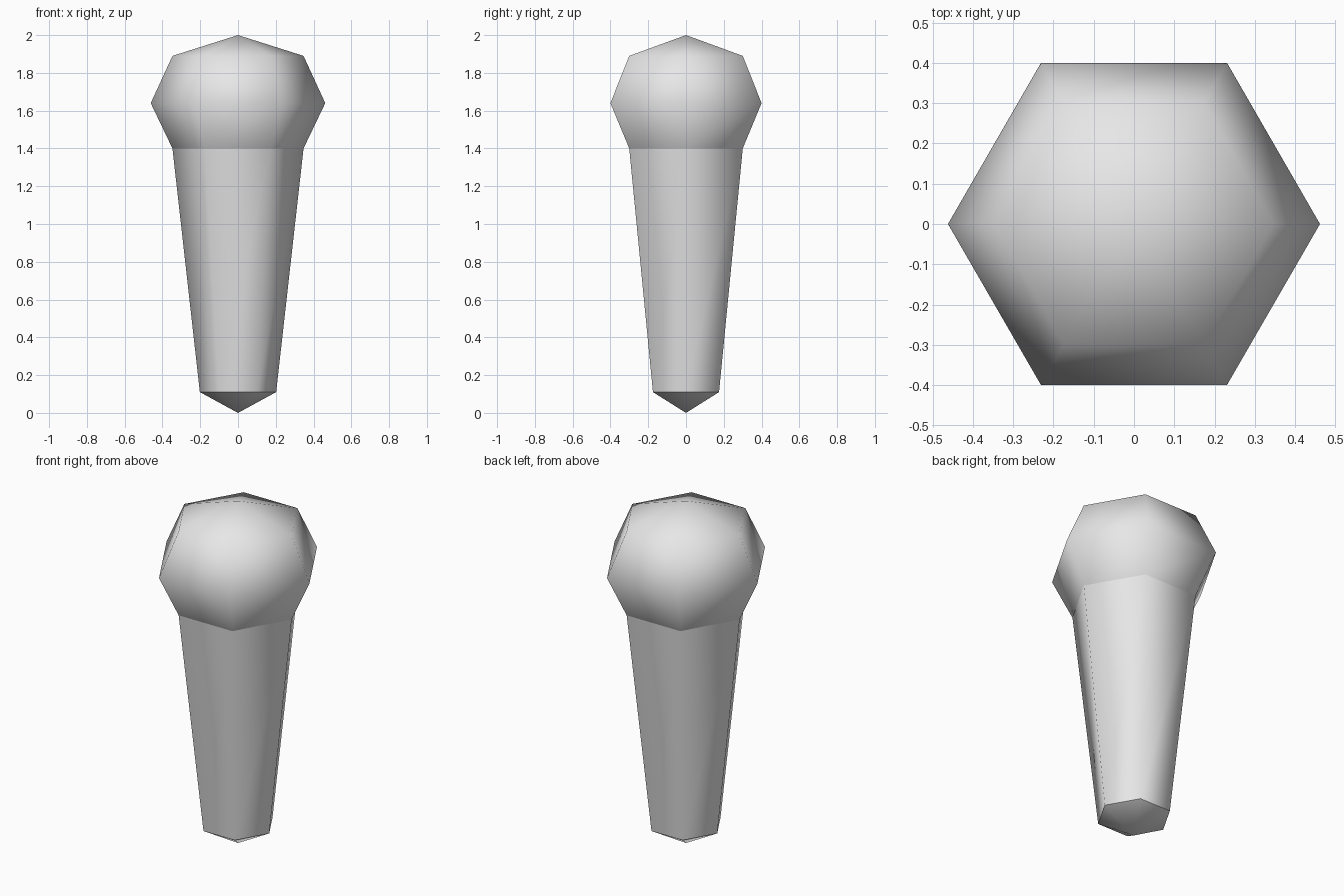
import bpy
import math

SIDES = 6

cube = bpy.data.objects.get("Cube")
if cube:
    bpy.data.objects.remove(cube, do_unlink=True)

# Single plain grey
grey = bpy.data.materials.new("light grey")
grey.use_nodes = True
colour = (0.8, 0.8, 0.8, 1)
grey.diffuse_color = colour
grey.node_tree.nodes["Principled BSDF"].inputs["Base Color"].default_value = colour


def lathe(name, profile):
    """Turn a bottom-to-top (radius, height) profile into a smooth six-sided part."""
    verts, rings, faces = [], [], []
    for radius, z in profile:
        start = len(verts)
        count = SIDES if radius else 1
        for j in range(count):
            a = math.tau * j / SIDES
            verts.append((radius * math.cos(a), radius * math.sin(a), z))
        rings.append([start + j % count for j in range(SIDES)])
    for low, high in zip(rings, rings[1:]):
        for j in range(SIDES):
            k = (j + 1) % SIDES
            # Poles repeat a vertex, so drop duplicates to leave triangles
            faces.append(list(dict.fromkeys((low[j], low[k], high[k], high[j]))))
    mesh = bpy.data.meshes.new(name)
    mesh.from_pydata(verts, [], faces)
    mesh.materials.append(grey)
    mesh.shade_smooth()
    obj = bpy.data.objects.new(name, mesh)
    bpy.context.collection.objects.link(obj)
    return obj


# Separate parts keep the creases between them crisp
tip_ring = (0.202, 0.11)
neck_ring = (0.347, 1.4)
lathe("bottom_tip", [(0, 0), tip_ring])
lathe("tapered_shaft", [tip_ring, neck_ring])
lathe("rounded_head", [neck_ring, (0.462, 1.64), (0.347, 1.89), (0, 2)])
